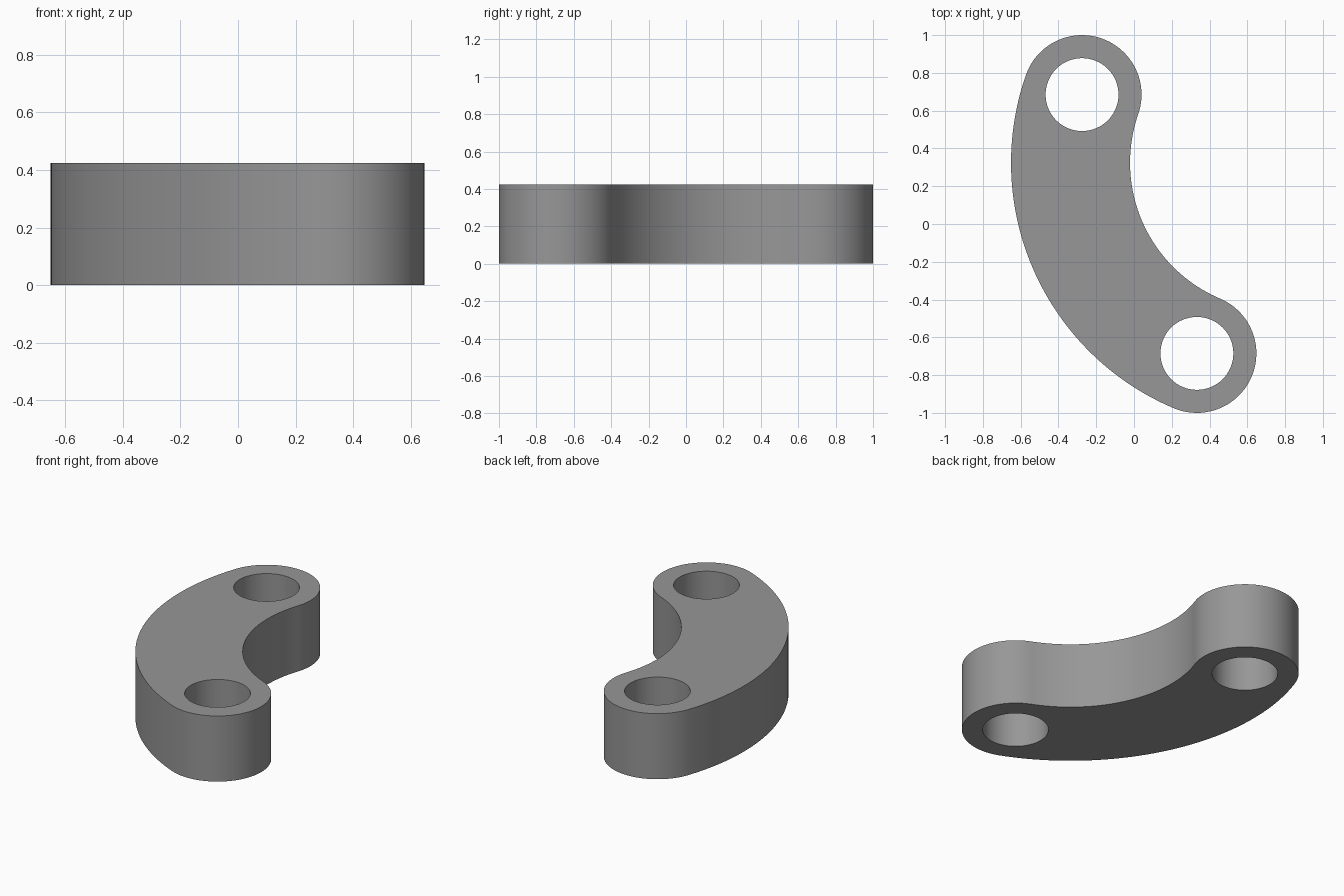
import bpy, bmesh, math
from mathutils import Vector

if "Cube" in bpy.data.objects:
    bpy.data.objects.remove(bpy.data.objects["Cube"])

HEIGHT = 0.425
END_R, HOLE_R = 0.315, 0.193
END_A = Vector((-0.275, 0.685))
END_B = Vector((0.333, -0.685))

# Centre shared by the inner and outer arcs, on the bisector of the two ends
along = (END_B - END_A).normalized()
CENTRE = (END_A + END_B) / 2 + 0.8 * Vector((-along.y, along.x))
MID_R = (END_A - CENTRE).length


def arc(centre, radius, start, end, steps):
    """Points along an arc, leaving out its last point."""
    return [centre + radius * Vector((math.cos(a), math.sin(a)))
            for a in (start + (end - start) * i / steps for i in range(steps))]


def angle_to(point):
    d = point - CENTRE
    return math.atan2(d.y, d.x) % math.tau


a, b = angle_to(END_A), angle_to(END_B)

# Curved slot outline: outer arc, rounded end, inner arc, rounded end
outline = (arc(CENTRE, MID_R + END_R, a, b, 64)
           + arc(END_B, END_R, b, b + math.pi, 40)
           + arc(CENTRE, MID_R - END_R, b, a, 48)
           + arc(END_A, END_R, a - math.pi, a, 40))
# Round hole in each end
holes = [arc(c, HOLE_R, 0, math.tau, 64) for c in (END_A, END_B)]

# Flat plate filled between the loops
bm = bmesh.new()
for loop in [outline] + holes:
    verts = [bm.verts.new((p.x, p.y, HEIGHT / 2)) for p in loop]
    for i, v in enumerate(verts):
        bm.edges.new((verts[i - 1], v))
bmesh.ops.triangle_fill(bm, use_beauty=True, edges=bm.edges[:], normal=(0, 0, 1))
bmesh.ops.recalc_face_normals(bm, faces=bm.faces[:])
mesh = bpy.data.meshes.new("curved_link")
bm.to_mesh(mesh)
bm.free()

link = bpy.data.objects.new("curved_link", mesh)
bpy.context.collection.objects.link(link)
bpy.context.view_layer.objects.active = link
link.select_set(True)

# Thicken evenly to full height, then smooth the curved walls
solid = link.modifiers.new("thickness", 'SOLIDIFY')
solid.thickness = HEIGHT
solid.offset = 0
bpy.ops.object.modifier_apply(modifier=solid.name)
bpy.ops.object.shade_smooth_by_angle(angle=math.radians(30))

grey = bpy.data.materials.new("grey")
grey.diffuse_color = (0.31, 0.31, 0.31, 1)
grey.use_nodes = True
grey.node_tree.nodes["Principled BSDF"].inputs["Base Color"].default_value = grey.diffuse_color
mesh.materials.append(grey)
